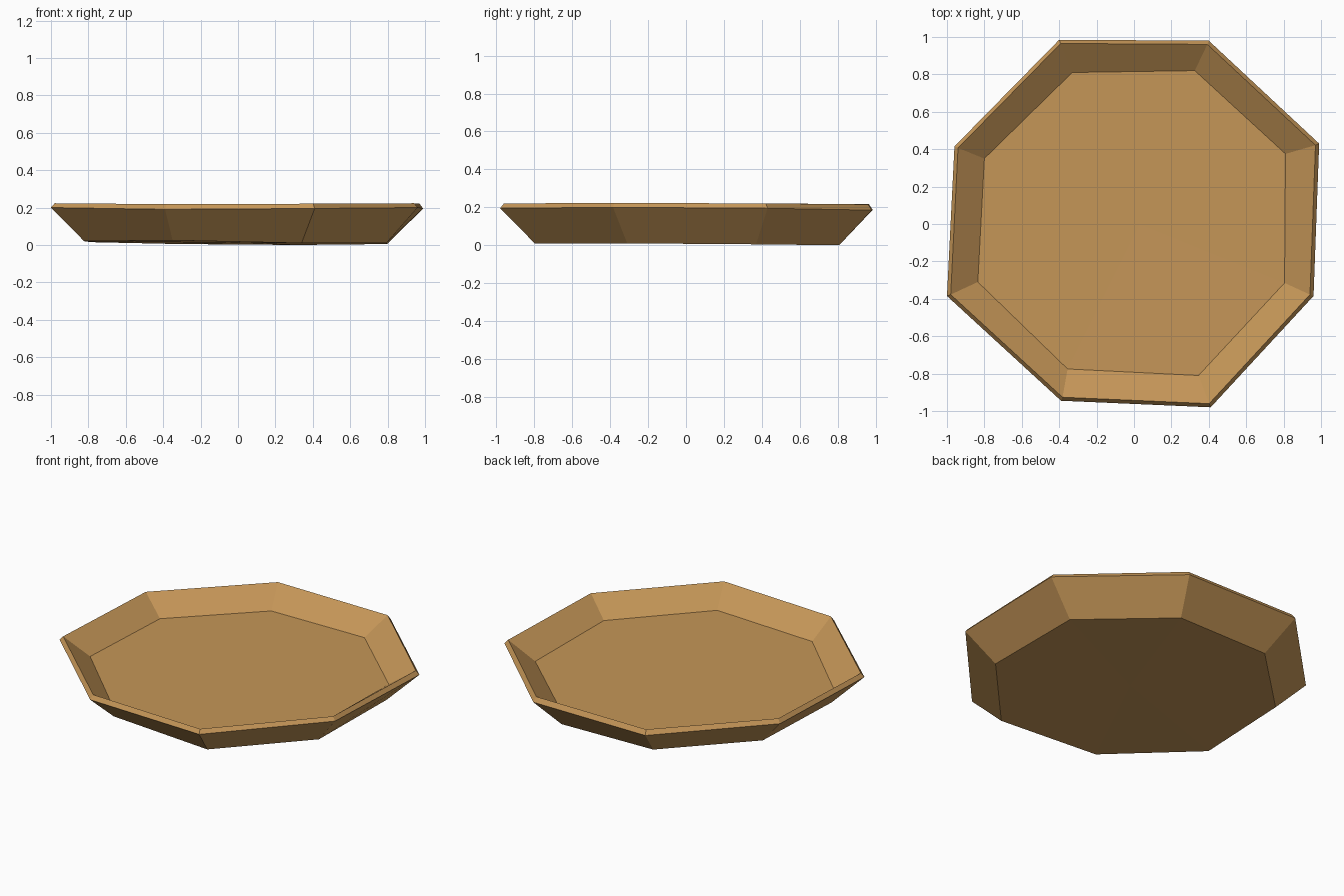
import bpy
import bmesh

if "Cube" in bpy.data.objects:
    bpy.data.objects.remove(bpy.data.objects["Cube"])

# Hand-cut octagon outlines: rim edge and floor edge (counter-clockwise)
RIM = [(0.99, 0.43), (0.40, 0.98), (-0.40, 0.985), (-0.96, 0.415),
       (-1.0, -0.385), (-0.39, -0.945), (0.41, -0.98), (0.96, -0.385)]
FLOOR = [(0.81, 0.375), (0.325, 0.82), (-0.33, 0.81), (-0.80, 0.35),
         (-0.835, -0.31), (-0.355, -0.775), (0.345, -0.81), (0.805, -0.315)]
BASE_Z = [0.005, 0.0, 0.005, 0.015, 0.02, 0.025, 0.01, 0.01]   # slightly uneven foot
RIM_Z = [0.195, 0.185, 0.187, 0.195, 0.20, 0.19, 0.195, 0.20]

bm = bmesh.new()


def ring(outline, scale, heights):
    return [bm.verts.new((x * scale, y * scale, z))
            for (x, y), z in zip(outline, heights)]


def bridge(a, b):
    n = len(a)
    for i in range(n):
        j = (i + 1) % n
        bm.faces.new((a[i], a[j], b[j], b[i]))


def fan(loop, centre):
    c = bm.verts.new(centre)
    for i in range(len(loop)):
        bm.faces.new((loop[i], loop[(i + 1) % len(loop)], c))


# Underside, outer wall, bevelled rim, inner wall and floor
base = ring(FLOOR, 0.985, BASE_Z)
outer = ring(RIM, 1.0, RIM_Z)
lip = ring(RIM, 0.98, [z * 0.5 + 0.123 for z in RIM_Z])
floor = ring(FLOOR, 1.0, [0.107] * 8)
bridge(base, outer)
bridge(outer, lip)
bridge(lip, floor)
fan(floor, (0.03, 0.0, 0.105))
fan(list(reversed(base)), (0.03, 0.0, 0.011))
bmesh.ops.recalc_face_normals(bm, faces=bm.faces)

mesh = bpy.data.meshes.new("wooden_plate")
bm.to_mesh(mesh)
bm.free()

# Single wood colour
wood = bpy.data.materials.new("light wood")
wood.diffuse_color = (0.56, 0.306, 0.097, 1.0)
wood.use_nodes = True
wood.node_tree.nodes["Principled BSDF"].inputs["Base Color"].default_value = wood.diffuse_color
mesh.materials.append(wood)

plate = bpy.data.objects.new("wooden_plate", mesh)
bpy.context.collection.objects.link(plate)
